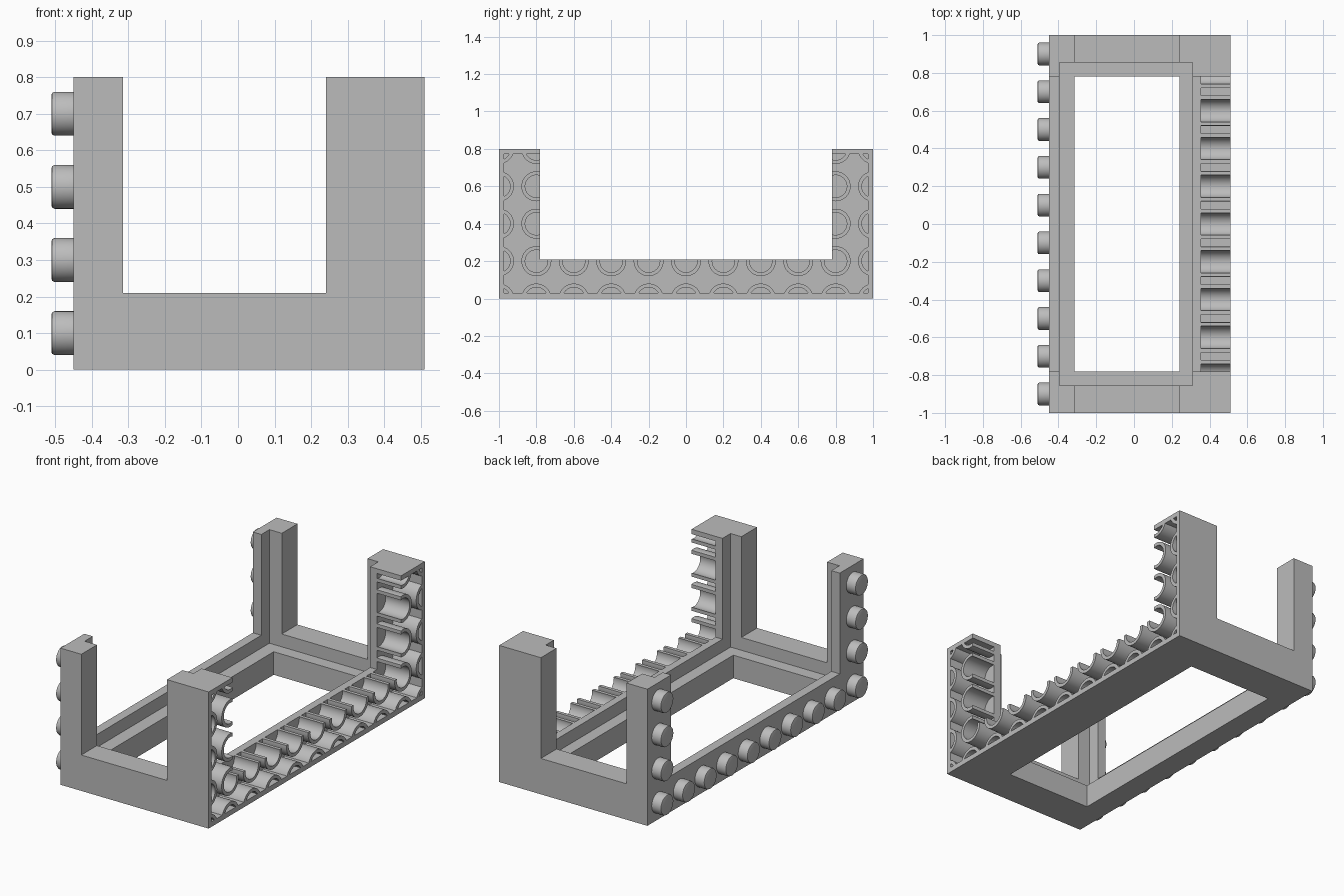
import bpy
import bmesh
from mathutils import Matrix, Vector

if "Cube" in bpy.data.objects:
    bpy.data.objects.remove(bpy.data.objects["Cube"], do_unlink=True)

grey = bpy.data.materials.new("light grey plastic")
grey.use_nodes = True
colour = (0.5, 0.5, 0.5, 1)
grey.diffuse_color = colour
grey.node_tree.nodes["Principled BSDF"].inputs["Base Color"].default_value = colour

PITCH = 0.2
FACE = 0.51          # open face carrying the tubes
BACK = -0.45         # closed face carrying the studs
RECESS = 0.355       # floor of the tube recess
SILL = 0.21


def finish(name, bm):
    bmesh.ops.recalc_face_normals(bm, faces=bm.faces)
    mesh = bpy.data.meshes.new(name)
    bm.to_mesh(mesh)
    bm.free()
    mesh.materials.append(grey)
    obj = bpy.data.objects.new(name, mesh)
    bpy.context.collection.objects.link(obj)
    return obj


def box(name, x, y, z):
    lo, hi = Vector((x[0], y[0], z[0])), Vector((x[1], y[1], z[1]))
    bm = bmesh.new()
    place = Matrix.Translation((lo + hi) / 2) @ Matrix.Diagonal((*(hi - lo), 1))
    bmesh.ops.create_cube(bm, size=1, matrix=place)
    return finish(name, bm)


def lathe(bm, profile, y, z, closed, steps=40):
    """Spin (x, radius) points about an axis parallel to x."""
    verts = [bm.verts.new((px, y, z + r)) for px, r in profile]
    edges = [bm.edges.new(pair) for pair in zip(verts, verts[1:])]
    if closed:
        edges.append(bm.edges.new((verts[-1], verts[0])))
    bmesh.ops.spin(bm, geom=verts + edges, cent=(0, y, z), axis=(1, 0, 0),
                   angle=6.283185307, steps=steps, use_merge=True)
    bmesh.ops.remove_doubles(bm, verts=bm.verts, dist=0.0001)


def select_only(obj):
    bpy.ops.object.select_all(action='DESELECT')
    obj.select_set(True)
    bpy.context.view_layer.objects.active = obj


def cut(obj, cutter, operation='DIFFERENCE'):
    mod = obj.modifiers.new("cut", 'BOOLEAN')
    mod.operation, mod.solver, mod.object = operation, 'EXACT', cutter
    select_only(obj)
    bpy.ops.object.modifier_apply(modifier=mod.name)


def smooth(obj):
    select_only(obj)
    bpy.ops.object.shade_smooth_by_angle(angle=0.5)


# Frame block and its openings
frame = box("frame", (BACK, FACE), (-1, 1), (0, 0.8))
side_window = box("side_window_cutter", (-2, 2), (-0.78, 0.78), (SILL, 2))
cutters = [
    side_window,
    box("end_window_cutter", (-0.315, 0.24), (-2, 2), (SILL, 2)),
    box("floor_hole_cutter", (-0.315, 0.24), (-0.78, 0.78), (-1, 1)),
    box("inner_cavity_cutter", (-0.395, 0.31), (-0.855, 0.855), (0.135, 2)),
    box("tube_recess_cutter", (RECESS, 2), (-0.972, 0.972), (0.03, 0.772)),
]
for cutter in cutters:
    cut(frame, cutter)

# Hollow tubes inside the recess, trimmed to its walls and the side window
bm = bmesh.new()
wall = [(RECESS - 0.01, 0.06), (FACE, 0.06), (FACE, 0.08), (RECESS - 0.01, 0.08)]
for col in range(-5, 6):
    for row in range(5):
        if row < 2 or abs(col) > 3:
            lathe(bm, wall, col * PITCH, row * PITCH, True)
tubes = finish("recess_tubes", bm)
trim = box("tube_trim", (0, 2), (-0.98, 0.98), (0.02, 0.78))
cut(tubes, trim, 'INTERSECT')
cut(tubes, side_window)
smooth(tubes)

# Studs along the bottom row and up both end posts
bm = bmesh.new()
stud = [(BACK + 0.005, 0.06), (-0.502, 0.06), (-0.508, 0.057), (-0.51, 0.052), (-0.51, 0)]
for col in range(10):
    for row in range(4):
        if row == 0 or col in (0, 9):
            lathe(bm, stud, (col - 4.5) * PITCH, (row + 0.5) * PITCH, False)
smooth(finish("studs", bm))

# Remove the helpers
for helper in cutters + [trim]:
    helper.hide_render = True
    bpy.data.objects.remove(helper, do_unlink=True)
